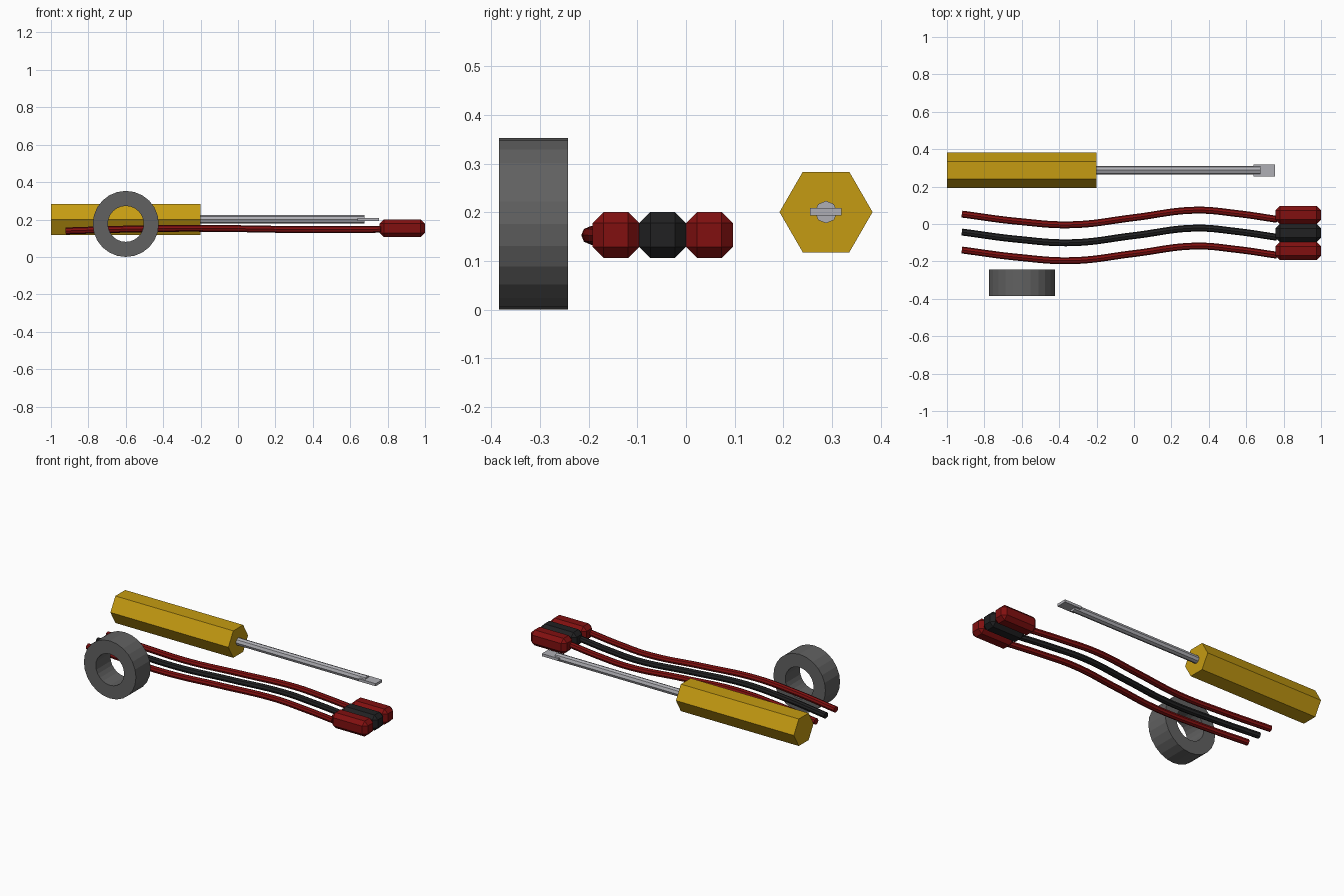
import bpy, bmesh, math
from mathutils import Matrix, Vector

if "Cube" in bpy.data.objects:
    bpy.data.objects.remove(bpy.data.objects["Cube"])


def material(name, rgb):
    m = bpy.data.materials.new(name)
    m.diffuse_color = (*rgb, 1)
    m.use_nodes = True
    m.node_tree.nodes["Principled BSDF"].inputs["Base Color"].default_value = m.diffuse_color
    return m


yellow = material("amber yellow", (0.56, 0.33, 0.006))
steel = material("steel grey", (0.43, 0.43, 0.46))
red = material("dark red", (0.22, 0.005, 0.005))
black = material("black", (0.015, 0.015, 0.016))
grey = material("tape grey", (0.12, 0.12, 0.12))


def add(name, bm, mat):
    bmesh.ops.recalc_face_normals(bm, faces=bm.faces)
    me = bpy.data.meshes.new(name)
    bm.to_mesh(me)
    bm.free()
    me.materials.append(mat)
    ob = bpy.data.objects.new(name, me)
    bpy.context.collection.objects.link(ob)
    return ob


def rod_x(name, sides, r, x0, x1, y, z, mat):
    """Prism along x with its first corner pointing along y."""
    bm = bmesh.new()
    ring = [bm.verts.new((x0, y + r * math.cos(a), z + r * math.sin(a)))
            for a in (2 * math.pi * i / sides for i in range(sides))]
    face = bm.faces.new(ring)
    ext = bmesh.ops.extrude_face_region(bm, geom=[face], use_keep_orig=True)
    verts = [g for g in ext["geom"] if isinstance(g, bmesh.types.BMVert)]
    bmesh.ops.translate(bm, verts=verts, vec=(x1 - x0, 0, 0))
    return add(name, bm, mat)


def box(name, lo, hi, mat, bevel=0):
    lo, hi = Vector(lo), Vector(hi)
    bm = bmesh.new()
    bmesh.ops.create_cube(bm, size=1, matrix=Matrix.Translation((lo + hi) / 2)
                          @ Matrix.Diagonal((*(hi - lo), 1)))
    if bevel:
        bmesh.ops.bevel(bm, geom=bm.edges[:], offset=bevel, segments=1,
                        affect='EDGES', profile=0.5)
    return add(name, bm, mat)


# Screwdriver: hexagonal handle, octagonal shaft, flat blade
rod_x("screwdriver_handle", 6, 0.0955, -1, -0.2, 0.2875, 0.2005, yellow)
rod_x("screwdriver_shaft", 8, 0.023, -0.21, 0.675, 0.2875, 0.2005, steel)
box("screwdriver_blade", (0.64, 0.255, 0.193), (0.755, 0.319, 0.209), steel)

# Tape roll: square profile spun round a y axis
bm = bmesh.new()
SIDES = 24
centre = Vector((-0.6, 0, 0.1765))
profile = [(0.1765, -0.384), (0.1765, -0.242), (0.096, -0.242), (0.096, -0.384)]
rings = [[bm.verts.new(centre + Vector((r * math.cos(a), y, r * math.sin(a))))
          for r, y in profile]
         for a in (2 * math.pi * i / SIDES for i in range(SIDES))]
for i in range(SIDES):
    a, b = rings[i], rings[(i + 1) % SIDES]
    for j in range(4):
        k = (j + 1) % 4
        bm.faces.new((a[j], a[k], b[k], b[j]))
add("tape_roll", bm, grey)

# Three wavy test leads, each ending in a chamfered plug
path = [(-0.92, 0.005, 0.139), (-0.62, -0.034, 0.148), (-0.33, -0.052, 0.153),
        (0, -0.014, 0.151), (0.33, 0.026, 0.146), (0.55, 0.008, 0.146),
        (0.765, -0.023, 0.148)]
for label, yc, mat in (("back", 0.048, red), ("middle", -0.048, black),
                       ("front", -0.144, red)):
    cu = bpy.data.curves.new(label + "_wire", 'CURVE')
    cu.dimensions = '3D'
    cu.bevel_depth = 0.0185
    cu.bevel_resolution = 2
    cu.use_fill_caps = True
    cu.resolution_u = 10
    sp = cu.splines.new('BEZIER')
    sp.use_smooth = False
    sp.bezier_points.add(len(path) - 1)
    for p, (x, y, z) in zip(sp.bezier_points, path):
        p.co = (x, yc + y, z)
        p.handle_left_type = p.handle_right_type = 'AUTO'
    cu.materials.append(mat)
    bpy.context.collection.objects.link(
        bpy.data.objects.new(label + "_wire", cu))
    box(label + "_plug", (0.757, yc - 0.048, 0.106), (1, yc + 0.048, 0.201),
        mat, bevel=0.023)
